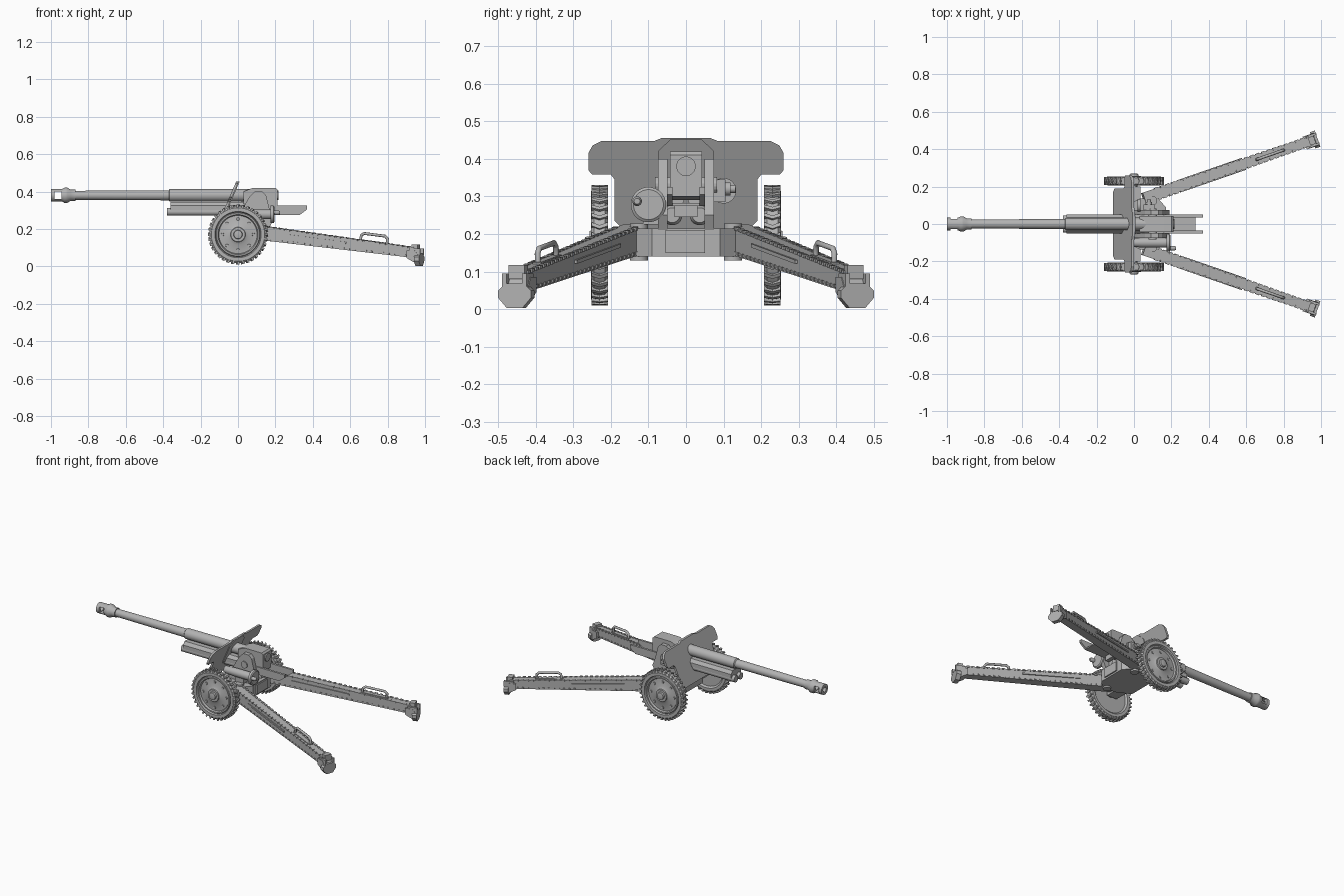
import bpy, bmesh, math
from mathutils import Matrix, Vector

cube = bpy.data.objects.get("Cube")
if cube:
    bpy.data.objects.remove(cube, do_unlink=True)

steel = bpy.data.materials.new("plain grey")
steel.use_nodes = True
GREY = (0.45, 0.45, 0.45, 1)
steel.diffuse_color = GREY
steel.node_tree.nodes["Principled BSDF"].inputs["Base Color"].default_value = GREY


def place(axis, t, p, q):
    return {"x": (t, p, q), "y": (p, t, q), "z": (p, q, t)}[axis]


class Part:
    """Collects simple solids into one mesh object."""

    def __init__(self, name, frame=Matrix()):
        self.name, self.frame, self.bm = name, frame, bmesh.new()

    def prism(self, axis, points, a, b, m=Matrix()):
        rings = [[self.bm.verts.new(m @ Vector(place(axis, t, *p))) for p in points] for t in (a, b)]
        self.skin(rings)

    def box(self, x, y, z, m=Matrix()):
        self.prism("z", [(x[0], y[0]), (x[1], y[0]), (x[1], y[1]), (x[0], y[1])], *z, m)

    def lathe(self, axis, profile, p=0, q=0, n=24, m=Matrix()):
        rings = []
        for t, r in profile:
            angles = [math.tau * (i + 0.5) / n for i in range(n)]
            rings.append([self.bm.verts.new(m @ Vector(
                place(axis, t, p + r * math.cos(a), q + r * math.sin(a)))) for a in angles])
        self.skin(rings)

    def skin(self, rings):
        n = len(rings[0])
        for r, s in zip(rings, rings[1:]):
            for i in range(n):
                j = (i + 1) % n
                self.bm.faces.new((r[i], r[j], s[j], s[i]))
        self.bm.faces.new(rings[0])
        self.bm.faces.new(rings[-1])

    def done(self, smooth=False):
        bmesh.ops.transform(self.bm, matrix=self.frame, verts=self.bm.verts)
        bmesh.ops.recalc_face_normals(self.bm, faces=self.bm.faces)
        mesh = bpy.data.meshes.new(self.name)
        self.bm.to_mesh(mesh)
        self.bm.free()
        mesh.materials.append(steel)
        ob = bpy.data.objects.new(self.name, mesh)
        bpy.context.collection.objects.link(ob)
        if smooth:
            bpy.ops.object.select_all(action="DESELECT")
            ob.select_set(True)
            bpy.context.view_layer.objects.active = ob
            bpy.ops.object.shade_smooth_by_angle(angle=math.radians(35))
        return ob


# Barrel and jacket
BORE = 0.38
part = Part("barrel")
part.lathe("x", [(-0.9, 0.024), (-0.37, 0.027), (-0.365, 0.033), (0.1, 0.034)], 0, BORE)
part.done(True)

# Muzzle brake with side ports
part = Part("muzzle_brake")
part.lathe("x", [(-0.89, 0.016), (-1, 0.016), (-1, 0.034), (-0.94, 0.034), (-0.928, 0.041),
                 (-0.912, 0.041), (-0.895, 0.03), (-0.87, 0.03), (-0.87, 0.02)], 0, BORE)
brake = part.done(True)
part = Part("port_cutter")
part.box((-0.98, -0.945), (-0.1, 0.1), (BORE - 0.019, BORE + 0.019))
cutter = part.done()
cutter.hide_render = True
cut = brake.modifiers.new("ports", "BOOLEAN")
cut.object, cut.solver = cutter, "EXACT"
bpy.context.view_layer.objects.active = brake
bpy.ops.object.modifier_apply(modifier="ports")
bpy.data.objects.remove(cutter, do_unlink=True)

# Breech block with a round door
part = Part("breech")
part.prism("y", [(0.03, 0.335), (0.03, 0.4), (0.08, 0.42), (0.2, 0.42), (0.21, 0.41), (0.21, 0.3), (0.1, 0.29)],
           -0.043, 0.043)
part.lathe("x", [(0.2, 0.026), (0.217, 0.026), (0.217, 0.018)], 0, BORE)
part.done(True)

# Cradle, recoil cylinders, and rear recoil guard
part = Part("cradle")
part.prism("x", [(-0.05, 0.3), (0.05, 0.3), (0.05, 0.325), (0.035, 0.345), (-0.035, 0.345), (-0.05, 0.325)], -0.36, 0.12)
part.done()
part = Part("recoil_cylinders")
for y in (-0.026, 0.026):
    part.lathe("x", [(-0.38, 0.014), (-0.38, 0.021), (0.05, 0.021)], y, 0.292, 16)
    part.lathe("x", [(-0.02, 0.02), (0.0, 0.027), (0.14, 0.027), (0.15, 0.02)], y * 1.4, 0.25, 16)
part.done(True)
part = Part("recoil_guard")
for y in (-0.043, 0.043):
    part.prism("y", [(0.1, 0.29), (0.1, 0.325), (0.37, 0.325), (0.37, 0.305), (0.33, 0.275), (0.2, 0.275)],
               y - 0.007, y + 0.007)
part.box((0.1, 0.33), (-0.043, 0.043), (0.275, 0.283))
part.box((0.165, 0.19), (-0.03, 0.03), (0.245, 0.28))
part.done()

# Upright cradle brackets with trunnions
part = Part("cradle_brackets")
for y in (-0.062, 0.062):
    part.prism("y", [(-0.02, 0.21), (0.02, 0.3), (0.06, 0.37), (0.09, 0.4), (0.13, 0.4), (0.15, 0.38),
                     (0.17, 0.3), (0.19, 0.25), (0.17, 0.21)], y - 0.013, y + 0.013)
    part.lathe("y", [(y - 0.02, 0.022), (y + 0.02, 0.022)], 0.1, 0.33, 16)
part.done()

# Sloping shield: narrow bottom, broad rounded wings, raised middle
half = [(0.19, 0.235), (0.19, 0.345), (0.2, 0.358), (0.25, 0.358), (0.26, 0.37), (0.26, 0.415),
        (0.248, 0.436), (0.225, 0.447), (0.085, 0.447), (0.065, 0.455)]
outline = [(0.17, 0.215)] + half
outline += [(-y, z) for y, z in reversed(outline)]
slope = Matrix(((1, 0, 0.43, -0.2), (0, 1, 0, 0), (0, 0, 1, 0), (0, 0, 0, 1)))
part = Part("shield")
part.prism("x", outline, -0.005, 0.009, slope)
part.prism("x", [(-0.075, 0.3), (0.075, 0.3), (0.075, 0.42), (0.04, 0.453), (-0.04, 0.453), (-0.075, 0.42)],
           0.009, 0.014, slope)
part.done()

# Lower carriage, axle and leg hinges
part = Part("carriage")
part.prism("z", [(-0.06, -0.09), (-0.06, 0.09), (0.03, 0.135), (0.13, 0.135), (0.17, 0.09), (0.17, -0.09),
                 (0.13, -0.135), (0.03, -0.135)], 0.14, 0.215)
part.box((0.165, 0.178), (-0.055, 0.05), (0.15, 0.21))
part.box((-0.035, 0.035), (-0.2, 0.2), (0.145, 0.195))
part.done()
part = Part("axle")
part.lathe("y", [(-0.268, 0.012), (-0.262, 0.018), (0.262, 0.018), (0.268, 0.012)], 0, 0.17, 16)
for y in (-0.125, 0.125):
    part.lathe("z", [(0.13, 0.024), (0.228, 0.024)], 0.1, y, 16)
part.done(True)

# Aiming gear: handwheel with grip on one side, sight box on the other
part = Part("aiming_handwheel")
part.lathe("x", [(-0.02, 0.022), (0.05, 0.026), (0.175, 0.026), (0.175, 0.047), (0.19, 0.047), (0.195, 0.04)], -0.1, 0.278)
part.lathe("x", [(0.19, 0.011), (0.215, 0.013), (0.225, 0.008)], -0.13, 0.287, 12)
part.box((0.06, 0.12), (-0.115, -0.07), (0.225, 0.26))
part.done(True)
part = Part("sight_box")
part.box((0.05, 0.11), (0.07, 0.105), (0.285, 0.345))
part.lathe("y", [(0.1, 0.018), (0.118, 0.018), (0.118, 0.011), (0.132, 0.011)], 0.08, 0.32, 12)
part.lathe("x", [(0.02, 0.034), (0.034, 0.034)], 0.1, 0.315, 20)
part.done(True)

# Wheels, drawn with +y outward and mirrored
for side, s in (("left", 1), ("right", -1)):
    hub = Matrix.Translation((0, s * 0.23, 0.17)) @ Matrix.Diagonal((1, s, 1, 1))
    part = Part(side + "_wheel", hub)
    part.lathe("y", [(-0.014, 0.02), (-0.014, 0.115), (-0.023, 0.125), (-0.023, 0.143), (-0.015, 0.153),
                     (0.015, 0.153), (0.023, 0.143), (0.023, 0.124), (0.014, 0.119), (0.02, 0.115),
                     (0.02, 0.107), (0.009, 0.102), (0.012, 0.055), (0.02, 0.04), (0.027, 0.038),
                     (0.027, 0.024), (0.038, 0.022), (0.04, 0.015)], n=40)
    for i in range(8):
        turn = Matrix.Rotation(math.tau * i / 8, 4, "Y")
        part.lathe("y", [(0.008, 0.009), (0.015, 0.008)], 0, 0.083, 8, turn)
    part.done(True)
    # Chevron tread blocks
    part = Part(side + "_tyre_tread", hub)
    for i in range(36):
        turn = Matrix.Rotation(math.tau * i / 36, 4, "Y")
        for e in (-1, 1):
            part.prism("z", [(0.001, 0), (0.011, 0), (0.003, 0.022 * e), (-0.007, 0.022 * e)], 0.142, 0.16, turn)
    part.done()

# Trail legs, in a frame running along each leg with v pointing outward
start, end = Vector((0.08, 0.146, 0.184)), Vector((0.95, 0.447, 0.072))
u = (end - start).normalized()
v = Vector((0, 0, 1)).cross(u).normalized()
w = u.cross(v)
frame = Matrix((u, v, w)).transposed().to_4x4()
frame.translation = start
L = (end - start).length
for side, s in (("left", 1), ("right", -1)):
    mirror = Matrix.Diagonal((1, s, 1, 1))
    part = Part(side + "_trail_leg", mirror @ frame)
    part.skin([[part.bm.verts.new((t, y * a, z * b)) for y, z in ((-1, -1), (1, -1), (1, 1), (-1, 1))]
               for t, a, b in ((-0.03, 0.031, 0.038), (L, 0.024, 0.027))])
    part.done()
    # Toothed flanges, rivets and side bars
    part = Part(side + "_leg_fittings", mirror @ frame)
    count = 28
    for i in range(count):
        f = (i + 1.5) / (count + 1)
        t, a, b = f * L, 0.031 - 0.007 * f, 0.038 - 0.011 * f
        for e in (-1, 1):
            part.box((t - 0.009, t + 0.009), sorted((e * (a - 0.009), e * (a + 0.004))), (b - 0.006, b + 0.003))
            part.box((t - 0.005, t + 0.005), sorted((e * a, e * (a + 0.004))), (-b + 0.004, -b + 0.012))
    for e in (-1, 1):
        part.box((0.18, 0.54), sorted((e * 0.025, e * 0.034)), (0.002, 0.012))
    part.box((0.6, 0.77), (-0.012, 0.012), (0.026, 0.034))
    part.done()
    # Carrying handle
    curve = bpy.data.curves.new(side + "_leg_handle", "CURVE")
    curve.dimensions, curve.bevel_depth, curve.bevel_resolution = "3D", 0.008, 2
    path = curve.splines.new("POLY")
    bends = [(0.61, 0.025), (0.61, 0.056), (0.625, 0.068), (0.745, 0.068), (0.76, 0.056), (0.76, 0.025)]
    path.points.add(len(bends) - 1)
    for pt, (t, z) in zip(path.points, bends):
        pt.co = (*(mirror @ frame @ Vector((t, 0, z))), 1)
    curve.materials.append(steel)
    bpy.context.collection.objects.link(bpy.data.objects.new(side + "_leg_handle", curve))
    # Ground spade with lifting block
    turn = Matrix.Translation((0.955, 0.447, 0)) @ Matrix.Rotation(math.atan2(u.y, u.x), 4, "Z")
    part = Part(side + "_spade", mirror @ turn)
    part.prism("x", [(-0.022, 0.003), (0.022, 0.003), (0.046, 0.03), (0.046, 0.05), (0.025, 0.068),
                     (-0.025, 0.068), (-0.046, 0.05), (-0.046, 0.03)], 0.0, 0.028)
    part.prism("y", [(-0.045, 0.045), (-0.045, 0.085), (0.0, 0.085), (0.028, 0.05), (0.028, 0.02), (0.0, 0.02)],
               -0.036, 0.036)
    part.box((-0.02, 0.012), (-0.022, 0.022), (0.08, 0.118))
    part.box((-0.03, 0.03), (-0.034, -0.022), (0.06, 0.095))
    part.box((-0.03, 0.03), (0.022, 0.034), (0.06, 0.095))
    part.done()
